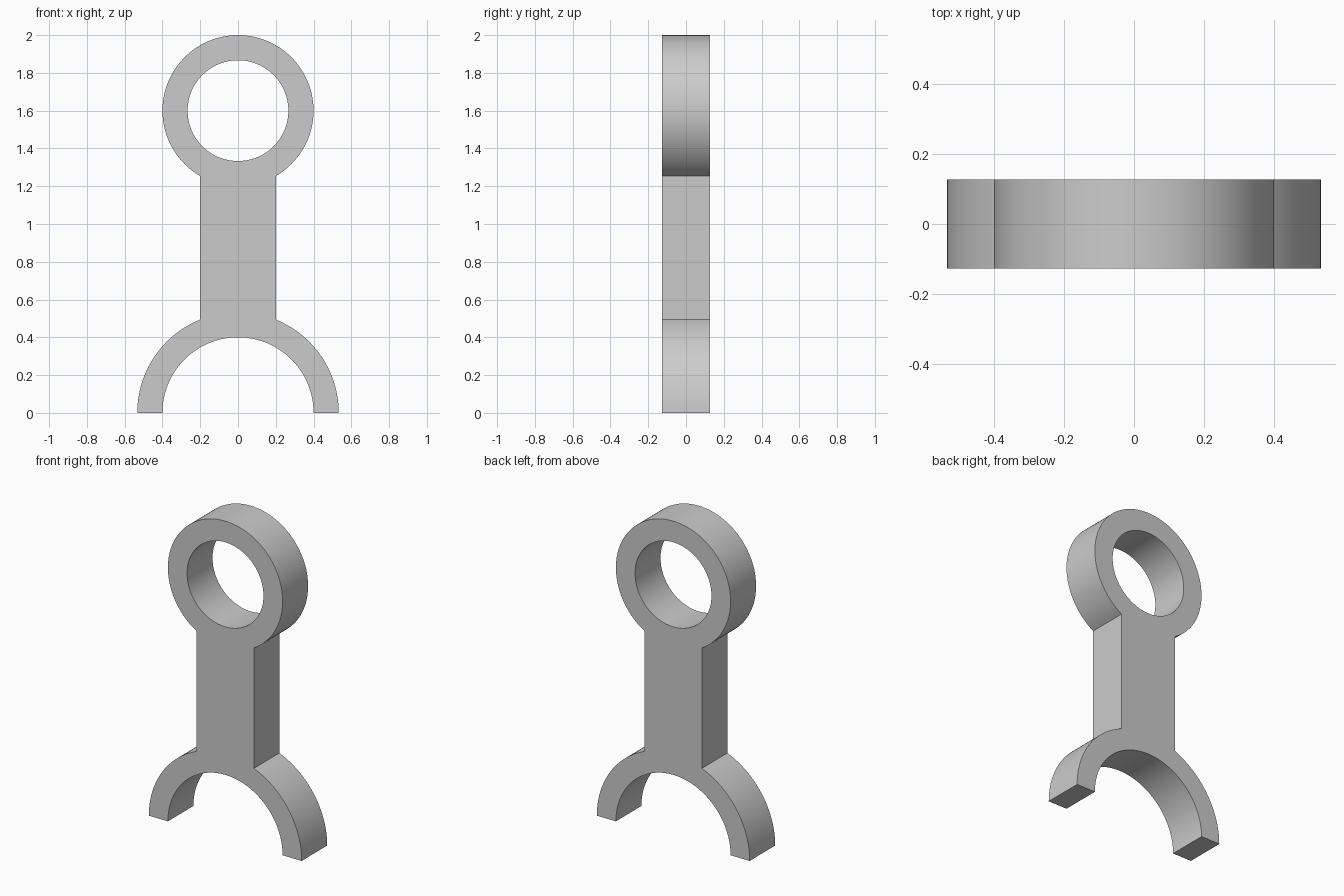
import bpy, bmesh
from math import sin, cos, acos, asin, pi, radians

if "Cube" in bpy.data.objects:
    bpy.data.objects.remove(bpy.data.objects["Cube"])

RING_Z, RING_OUT, RING_IN = 1.6, 0.4, 0.2667
ARCH_OUT, ARCH_IN = 0.5333, 0.4
SHAFT, HALF_DEPTH = 0.2, 0.127


def arc(cz, r, a0, a1, n):
    return [(r * cos(a0 + (a1 - a0) * i / n), cz + r * sin(a0 + (a1 - a0) * i / n))
            for i in range(n + 1)]


# Outline: right foot, up the shaft, round the eye, down to the left foot, back under the arch
a = acos(SHAFT / ARCH_OUT)
b = -acos(SHAFT / RING_OUT)
outline = (arc(0, ARCH_OUT, 0, a, 32)
           + arc(RING_Z, RING_OUT, b, pi - b, 96)
           + arc(0, ARCH_OUT, pi - a, pi, 32)
           + arc(0, ARCH_IN, pi, 0, 64))
hole = arc(RING_Z, RING_IN, 0, 2 * pi, 96)[:-1]

# Fill the profile with its hole, then extrude it through the depth
bm = bmesh.new()
for loop in (outline, hole):
    vs = [bm.verts.new((x, -HALF_DEPTH, z)) for x, z in loop]
    for i, v in enumerate(vs):
        bm.edges.new((v, vs[(i + 1) % len(vs)]))
bmesh.ops.triangle_fill(bm, edges=bm.edges[:], use_beauty=True, use_dissolve=False)
ext = bmesh.ops.extrude_face_region(bm, geom=bm.faces[:], use_keep_orig=True)
bmesh.ops.translate(bm, vec=(0, 2 * HALF_DEPTH, 0),
                    verts=[g for g in ext["geom"] if isinstance(g, bmesh.types.BMVert)])
bmesh.ops.recalc_face_normals(bm, faces=bm.faces[:])
bmesh.ops.dissolve_limit(bm, angle_limit=radians(0.1), verts=[], edges=[
    e for e in bm.edges if len(e.link_faces) == 2 and e.calc_face_angle() < 1e-4])

mesh = bpy.data.meshes.new("connecting_rod")
bm.to_mesh(mesh)
bm.free()
rod = bpy.data.objects.new("connecting_rod", mesh)
bpy.context.collection.objects.link(rod)

# Smooth round walls, sharp rims
bpy.context.view_layer.objects.active = rod
rod.select_set(True)
bpy.ops.object.shade_smooth_by_angle(angle=radians(30))
